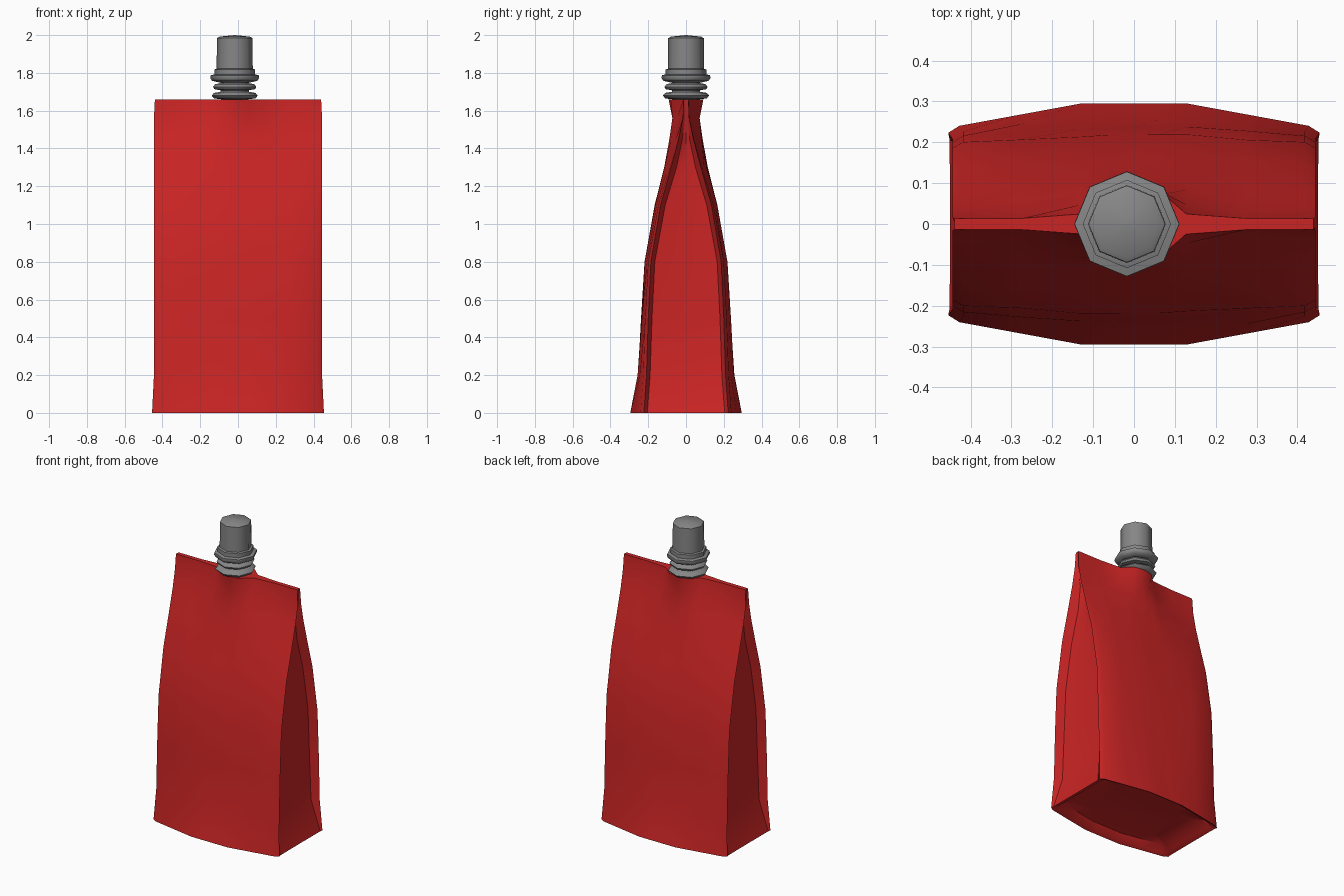
import bpy, bmesh, math, random

random.seed(4)
cube = bpy.data.objects.get("Cube")
if cube:
    bpy.data.objects.remove(cube, do_unlink=True)


def material(name, rgb):
    mat = bpy.data.materials.new(name)
    mat.use_nodes = True
    mat.diffuse_color = (*rgb, 1)
    mat.node_tree.nodes["Principled BSDF"].inputs["Base Color"].default_value = (*rgb, 1)
    return mat


def build(name, rings, mat, angle):
    """Skin a stack of rings and close both ends."""
    bm = bmesh.new()
    loops = [[bm.verts.new(p) for p in ring] for ring in rings]
    for low, high in zip(loops, loops[1:]):
        n = len(low)
        for i in range(n):
            j = (i + 1) % n
            bm.faces.new((low[i], low[j], high[j], high[i]))
    bm.faces.new(loops[0][::-1])
    bm.faces.new(loops[-1])
    bmesh.ops.recalc_face_normals(bm, faces=bm.faces)
    mesh = bpy.data.meshes.new(name)
    bm.to_mesh(mesh)
    bm.free()
    mesh.materials.append(mat)
    obj = bpy.data.objects.new(name, mesh)
    bpy.context.collection.objects.link(obj)
    bpy.ops.object.select_all(action="DESELECT")
    obj.select_set(True)
    bpy.context.view_layer.objects.active = obj
    bpy.ops.object.shade_smooth_by_angle(angle=math.radians(angle))
    return obj


red = material("pouch red", (0.6, 0.018, 0.018))
grey = material("spout grey", (0.24, 0.24, 0.24))

COLUMNS = [-1, -0.94, -0.62, -0.29, -0.14, 0, 0.14, 0.29, 0.62, 0.94, 1]


def pouch_ring(z, width, centre, edge, fold, flat, spread):
    """Front panel, tucked side gusset, back panel, other gusset."""
    half = []
    for c in COLUMNS:
        x = c * width
        bulge = min(1, max(0, (spread - abs(x)) / (spread - flat)))
        depth = edge + (centre - edge) * bulge
        if 0.1 < z < 1.5 and abs(c) < 0.9:
            depth += random.uniform(-0.004, 0.004)
        if abs(c) == 1:
            depth *= 0.93
        half.append((x, -depth, z))
    tuck = max(edge - 0.035, edge * 0.45)
    half += [(width - fold * 0.9, -tuck, z), (width - fold * 1.1, 0, z),
             (width - fold * 0.9, tuck, z)]
    return half + [(-x, -y, z) for x, y, z in half[:-3]] + [
        (-x, -y, z) for x, y, z in half[-3:]]


# Height, half width, centre depth, edge depth, gusset fold, flat and spread of bulge
ROWS = [
    (0.0, 0.455, 0.295, 0.24, 0.004, 0.13, 0.43),
    (0.2, 0.445, 0.257, 0.225, 0.055, 0.13, 0.43),
    (0.5, 0.445, 0.236, 0.215, 0.06, 0.13, 0.43),
    (0.8, 0.445, 0.216, 0.2, 0.06, 0.13, 0.43),
    (1.1, 0.445, 0.163, 0.145, 0.06, 0.13, 0.43),
    (1.3, 0.445, 0.112, 0.085, 0.06, 0.12, 0.4),
    (1.45, 0.445, 0.085, 0.042, 0.05, 0.1, 0.35),
    (1.56, 0.445, 0.072, 0.018, 0.015, 0.07, 0.2),
    (1.66, 0.44, 0.092, 0.014, 0.0, 0.05, 0.14),
]
rings = [pouch_ring(*row) for row in ROWS]

# Recessed floor inside the bottom rim
floor = [[(x * s, y * s, z) for x, y, _ in rings[0]]
         for s, z in ((0.6, 0.055), (0.84, 0.045), (0.93, 0.012))]
build("pouch", floor + rings, red, 35)

# Eight-sided spout with ribs and a shallow pointed cap
SPOUT_X = -0.0175


def turned(name, profile, angle):
    rings = [[(SPOUT_X + r * math.cos(i * math.pi / 4), r * math.sin(i * math.pi / 4), z)
              for i in range(8)] for r, z in profile]
    return build(name, rings, grey, angle)


turned("spout_neck", [(0.07, 1.58), (0.07, 1.66), (0.11, 1.665), (0.122, 1.68),
                      (0.11, 1.694), (0.075, 1.7), (0.075, 1.708), (0.108, 1.714),
                      (0.114, 1.726), (0.104, 1.74), (0.075, 1.746), (0.075, 1.752)], 50)
turned("collar", [(0.085, 1.75), (0.12, 1.758), (0.129, 1.772), (0.128, 1.787),
                  (0.108, 1.792), (0.108, 1.818), (0.096, 1.822)], 50)
turned("cap", [(0.096, 1.8), (0.094, 1.984), (0.08, 1.992), (0.003, 2.0)], 50)
